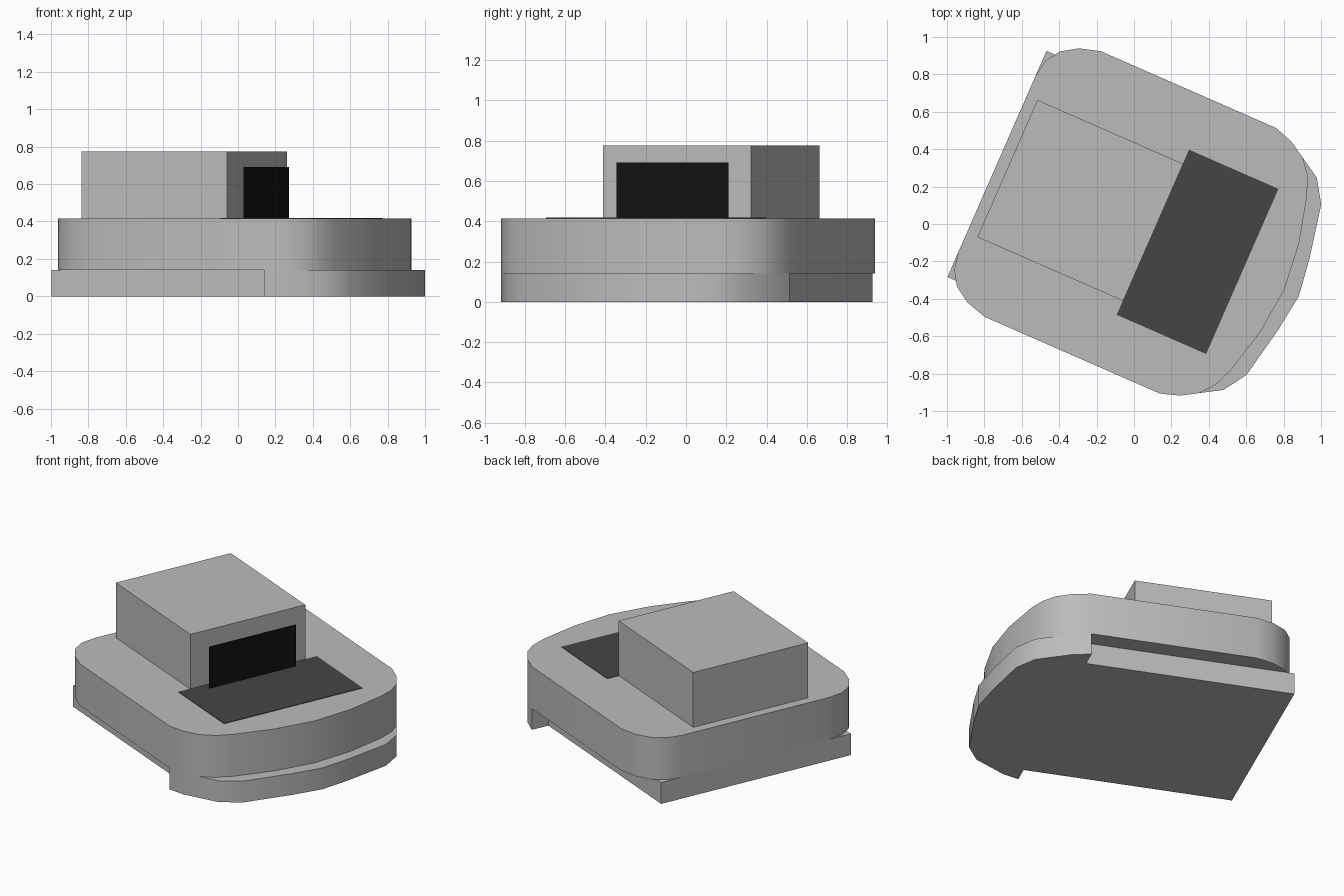
import bpy
import bmesh
import math
from mathutils import Matrix

cube = bpy.data.objects.get("Cube")
if cube:
    bpy.data.objects.remove(cube, do_unlink=True)

# The whole model is turned about the vertical axis
TURN = Matrix.Rotation(math.radians(-23.65), 4, 'Z')


def material(name, value):
    mat = bpy.data.materials.new(name)
    mat.use_nodes = True
    colour = (value, value, value, 1)
    mat.diffuse_color = colour
    bsdf = mat.node_tree.nodes["Principled BSDF"]
    bsdf.inputs["Base Color"].default_value = colour
    return mat


grey = material("body grey", 0.5)
charcoal = material("panel charcoal", 0.06)
black = material("window black", 0.006)


def finish(name, bm, mat, smooth=False):
    bm.transform(TURN)
    mesh = bpy.data.meshes.new(name)
    bm.to_mesh(mesh)
    bm.free()
    mesh.materials.append(mat)
    obj = bpy.data.objects.new(name, mesh)
    bpy.context.collection.objects.link(obj)
    if smooth:
        bpy.ops.object.select_all(action='DESELECT')
        obj.select_set(True)
        bpy.context.view_layer.objects.active = obj
        bpy.ops.object.shade_smooth_by_angle(angle=math.radians(35))
    return obj


def mirrored_slab(name, half, z0, z1, mat, smooth=False):
    """Extrude a half outline (rear to nose) mirrored across its long axis."""
    outline = half + [(x, -y) for x, y in reversed(half) if y > 0]
    bm = bmesh.new()
    face = bm.faces.new([bm.verts.new((x, y, z0)) for x, y in outline])
    out = bmesh.ops.extrude_face_region(bm, geom=[face])["geom"]
    top = [v for v in out if isinstance(v, bmesh.types.BMVert)]
    bmesh.ops.translate(bm, verts=top, vec=(0, 0, z1 - z0))
    bmesh.ops.recalc_face_normals(bm, faces=bm.faces)
    return finish(name, bm, mat, smooth)


def plate(name, corners, mat):
    bm = bmesh.new()
    bm.faces.new([bm.verts.new(c) for c in corners])
    return finish(name, bm, mat)


# Shoulder curve shared by both body layers
shoulder = [(0.49, 0.775), (0.593, 0.742), (0.684, 0.687)]

# Lower plate: narrow square tail, stepping out to a wide bowed nose
mirrored_slab("lower_plate",
              [(-0.8, 0.66), (0.49, 0.66)] + shoulder +
              [(0.795, 0.62), (0.875, 0.497), (0.935, 0.2), (0.962, 0)],
              0, 0.14, grey, True)

# Upper body: rounded corners and a bowed nose
mirrored_slab("upper_body",
              [(-0.8, 0.513), (-0.783, 0.61), (-0.733, 0.686),
               (-0.647, 0.742), (-0.533, 0.775)] + shoulder +
              [(0.745, 0.612), (0.787, 0.51), (0.85, 0.26), (0.877, 0)],
              0.14, 0.415, grey, True)

# Cabin block
mirrored_slab("cabin", [(-0.739, 0.4), (0.112, 0.4)], 0.415, 0.775, grey)

# Dark deck panel in front of the cabin
mirrored_slab("deck_panel", [(0.11, 0.482), (0.632, 0.482)], 0.415, 0.418, charcoal)

# Upright window sheet just ahead of the cabin
plate("window", [(0.166, -0.304, 0.415), (0.166, 0.304, 0.415),
                 (0.166, 0.304, 0.692), (0.166, -0.304, 0.692)], black)
